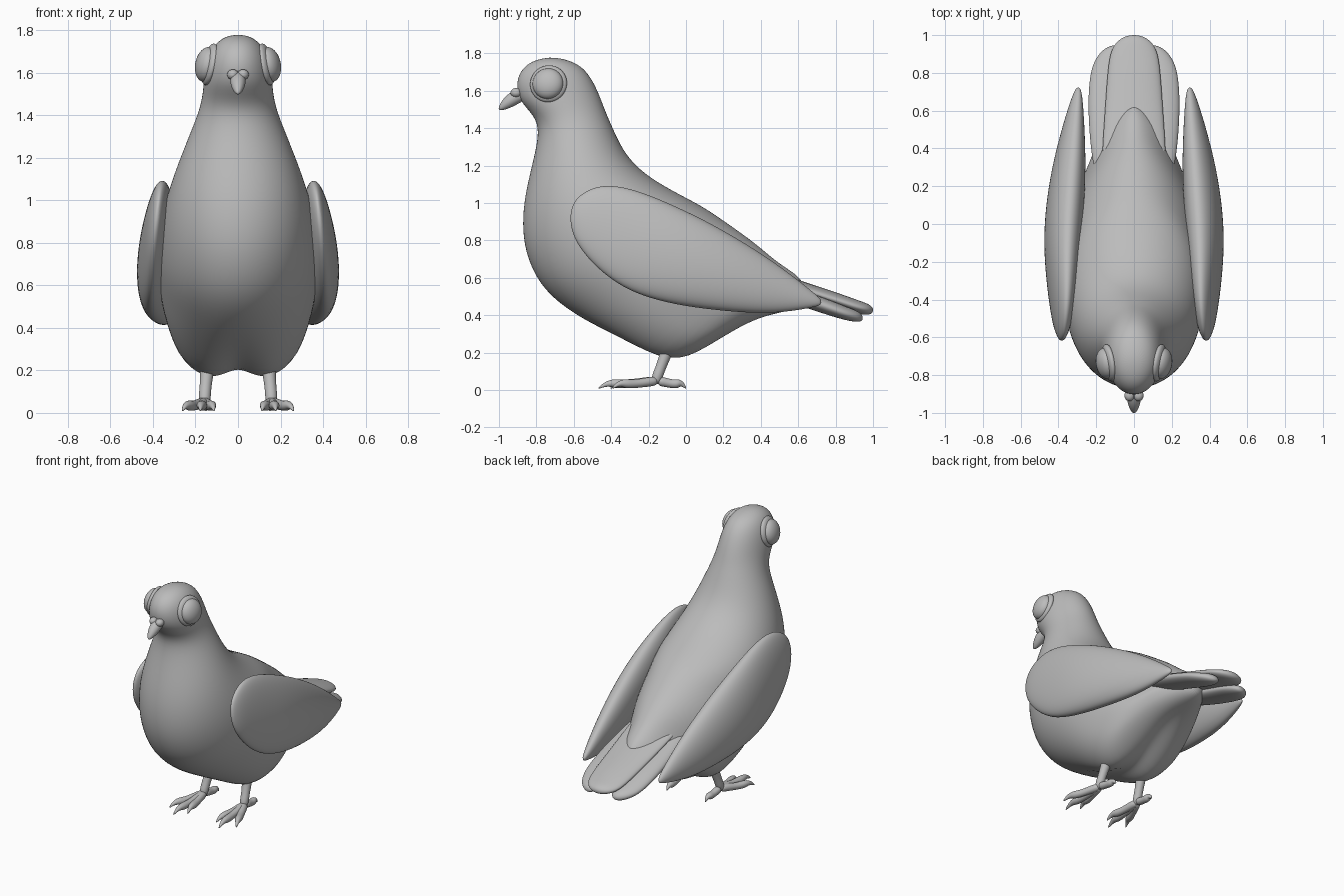
import bpy, bmesh, math
from mathutils import Vector, Matrix

if "Cube" in bpy.data.objects:
    bpy.data.objects.remove(bpy.data.objects["Cube"], do_unlink=True)

grey = bpy.data.materials.new("plain grey")
grey.use_nodes = True
grey.diffuse_color = (0.5, 0.5, 0.5, 1)
grey.node_tree.nodes["Principled BSDF"].inputs["Base Color"].default_value = (0.5, 0.5, 0.5, 1)


def finish(name, bm, levels):
    bmesh.ops.recalc_face_normals(bm, faces=bm.faces)
    for f in bm.faces:
        f.smooth = True
    mesh = bpy.data.meshes.new(name)
    bm.to_mesh(mesh)
    bm.free()
    mesh.materials.append(grey)
    obj = bpy.data.objects.new(name, mesh)
    bpy.context.collection.objects.link(obj)
    if levels:
        mod = obj.modifiers.new("smooth", "SUBSURF")
        mod.levels = mod.render_levels = levels
    return obj


def ellipse(center, u, v, n=16):
    c, u, v = Vector(center), Vector(u), Vector(v)
    angles = [math.tau * i / n for i in range(n)]
    return [c + u * math.sin(a) + v * math.cos(a) for a in angles]


def loft(name, rings, side=1, levels=2):
    """Skin a row of rings, cap the ends, optionally mirror in x."""
    bm = bmesh.new()
    rows = [[bm.verts.new((p.x * side, p.y, p.z)) for p in r] for r in rings]
    n = len(rows[0])
    for a, b in zip(rows, rows[1:]):
        for i in range(n):
            j = (i + 1) % n
            bm.faces.new((a[i], a[j], b[j], b[i]))
    bm.faces.new(rows[0])
    bm.faces.new(rows[-1])
    return finish(name, bm, levels)


def tube(name, path, radii, side=1):
    pts = [Vector(p) for p in path]
    rings = []
    for i, p in enumerate(pts):
        d = (pts[min(i + 1, len(pts) - 1)] - pts[max(i - 1, 0)]).normalized()
        u = d.cross(Vector((1, 0, 0))).normalized()
        rings.append(ellipse(p, u * radii[i], d.cross(u) * radii[i], 10))
    return loft(name, rings, side)


def ball(name, center, radii, side=1, turn=Matrix()):
    bm = bmesh.new()
    bmesh.ops.create_uvsphere(bm, u_segments=32, v_segments=20, radius=1)
    m = Matrix.Translation(center) @ turn @ Matrix.Diagonal((*radii, 1))
    m = Matrix.Diagonal((side, 1, 1, 1)) @ m
    bmesh.ops.transform(bm, matrix=m, verts=bm.verts)
    return finish(name, bm, 0)


# Body: front y, z, back y, z, half width, groove depth between the thighs
sections = [
    (-.76, 1.775, -.70, 1.78, .03, 0), (-.83, 1.757, -.60, 1.757, .085, 0),
    (-.885, 1.71, -.535, 1.71, .125, 0), (-.91, 1.64, -.49, 1.64, .15, 0),
    (-.895, 1.55, -.455, 1.56, .162, 0), (-.825, 1.48, -.43, 1.49, .168, 0),
    (-.787, 1.41, -.395, 1.41, .187, 0), (-.80, 1.30, -.35, 1.31, .23, 0),
    (-.838, 1.15, -.29, 1.22, .278, 0), (-.87, 1.0, -.19, 1.135, .32, 0),
    (-.878, .85, -.05, 1.055, .354, 0), (-.853, .7, .09, .985, .375, 0),
    (-.77, .535, .2, .91, .385, 0), (-.6, .4, .30, .84, .38, 0),
    (-.37, .262, .38, .78, .355, .03), (-.11, .1, .45, .72, .3, .115),
    (.08, .195, .5, .68, .255, .09), (.3, .34, .55, .645, .2, .045),
    (.47, .4, .585, .62, .14, .01), (.6, .435, .615, .59, .085, 0),
    (.635, .47, .635, .555, .03, 0)]
rings = []
for fy, fz, by, bz, w, groove in sections:
    front, back = Vector((0, fy, fz)), Vector((0, by, bz))
    mid, axis = (front + back) / 2, (back - front) / 2
    ring = []
    for p in ellipse(mid, (w, 0, 0), axis, 28):
        along = (p - mid).dot(axis) / axis.length_squared
        if along < 0 and groove:
            p += axis * (-abs(along) ** 0.7 - along)
            p += axis.normalized() * groove * math.exp(-(p.x / .075) ** 2)
        # The rump narrows to a soft ridge
        if along > 0 and by > .1:
            p.x *= 1 - along * min(.35, by * .6)
        ring.append(p)
    rings.append(ring)
loft("body", rings)

# Beak
tube("beak", [(0, -.86, 1.59), (0, -.91, 1.567), (0, -.95, 1.54),
              (0, -.985, 1.512), (0, -1.0, 1.5)], [.036, .04, .036, .02, .006])


def flat_rings(rows, lean=0):
    """Rows of y, x, z, half width, half height; lean tips the top inward."""
    return [ellipse((x, y, z), (w, 0, 0), (-lean * h, 0, h)) for y, x, z, w, h in rows]


# Tail centre feather
loft("tail_centre", flat_rings([
    (.25, 0, .675, .18, .034), (.45, 0, .602, .168, .04), (.65, 0, .53, .154, .043),
    (.82, 0, .476, .142, .042), (.92, 0, .443, .126, .038), (.97, 0, .432, .09, .032),
    (.993, 0, .428, .05, .02), (1.0, 0, .427, .015, .007)]))

# Wing: y, low z, high z, x, half thickness
wing = [(-.618, .89, .95, .382, .008), (-.6, .815, 1.01, .382, .022),
        (-.55, .73, 1.062, .382, .042), (-.45, .622, 1.106, .38, .062),
        (-.3, .518, 1.09, .38, .082), (-.1, .458, 1.01, .378, .1),
        (.1, .428, .915, .365, .102), (.3, .41, .8, .345, .089),
        (.45, .408, .702, .328, .069), (.58, .422, .606, .313, .047),
        (.68, .442, .524, .3, .027), (.725, .455, .485, .295, .01)]
toes = [("inner_toe", .112, -.405), ("middle_toe", .178, -.47), ("outer_toe", .262, -.395)]

for side, label in ((1, "left"), (-1, "right")):
    loft(label + "_wing", flat_rings(
        [(y, x, (lo + hi) / 2, h, (hi - lo) / 2) for y, lo, hi, x, h in wing], .1), side)

    loft(label + "_tail_feather", flat_rings([
        (.2, .12, .64, .08, .034), (.4, .142, .565, .09, .042), (.6, .148, .497, .098, .045),
        (.76, .14, .443, .1, .043), (.85, .13, .411, .09, .038),
        (.91, .118, .395, .062, .032), (.935, .11, .388, .035, .022),
        (.945, .105, .385, .012, .008)]), side)

    # Eyes lean with the head, a touch forward and up
    lean = Matrix.Rotation(math.radians(-10), 4, "Z") @ Matrix.Rotation(math.radians(-12), 4, "Y")
    ball(label + "_eye_ring", (.132, -.735, 1.638), (.034, .1, .1), side, lean)
    ball(label + "_eye", (.148, -.738, 1.638), (.052, .083, .083), side, lean)
    ball(label + "_nostril_bump", (.024, -.908, 1.59), (.027, .03, .025), side)

    # Leg, toes and claws
    tube(label + "_leg", [(.14, -.08, .28), (.145, -.105, .2), (.153, -.135, .12),
                          (.157, -.155, .07), (.157, -.165, .03)],
         [.04, .035, .028, .032, .02], side)
    hub = Vector((.157, -.15, .052))
    for toe, x, y in toes + [("back_toe", .15, 0)]:
        tip = Vector((x, y, .008))
        path = []
        for t, z in ((0, .05), (.25, .042), (.5, .033), (.68, .034), (.8, .037),
                     (.9, .028), (1, .008)):
            p = hub.lerp(tip, t)
            path.append((p.x, p.y, z))
        tube(label + "_" + toe, path, [.028, .026, .024, .027, .019, .012, .003], side)
